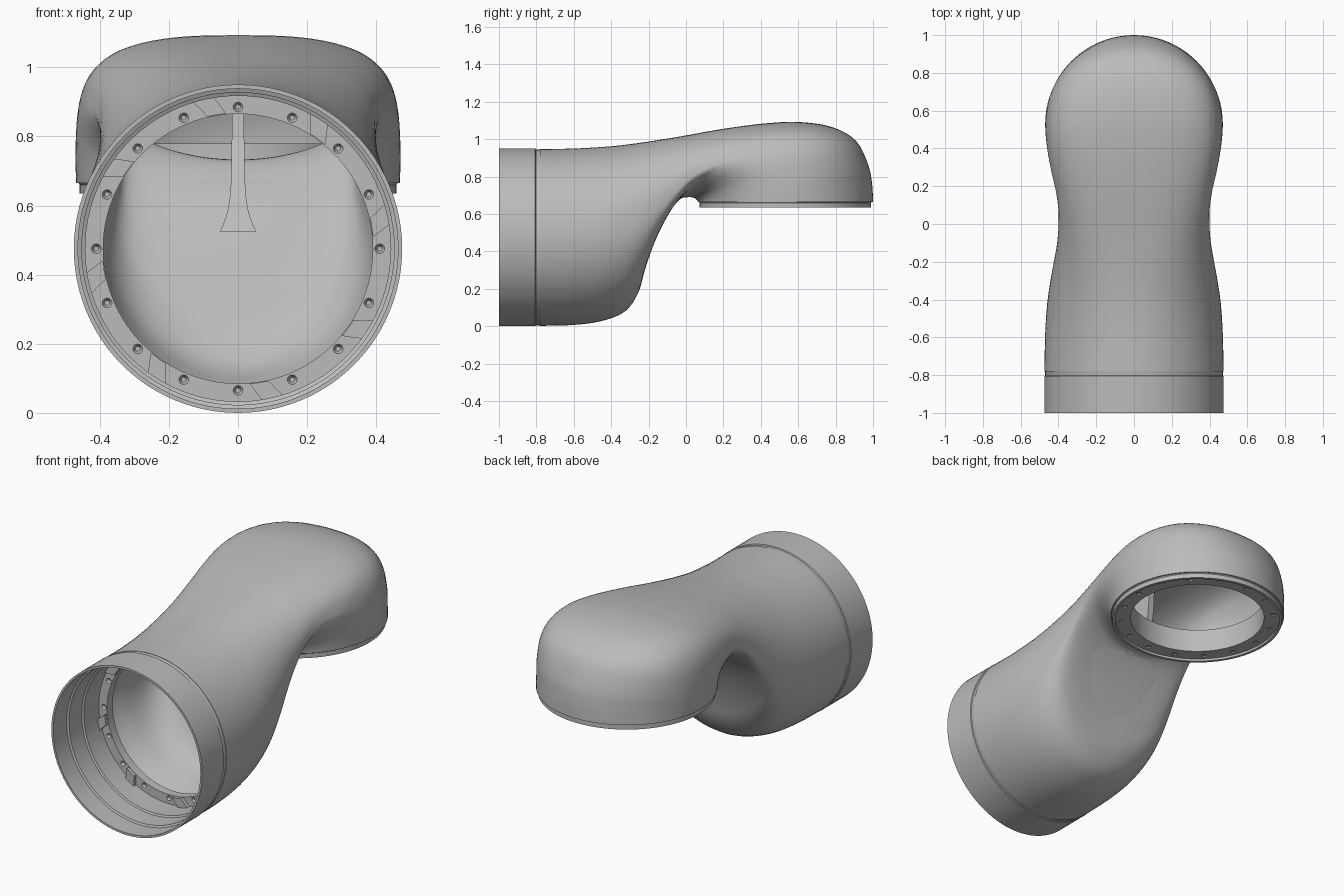
import bpy, bmesh, math
from mathutils import Matrix, Vector

cube = bpy.data.objects.get("Cube")
if cube:
    bpy.data.objects.remove(cube, do_unlink=True)

grey = bpy.data.materials.new("plain grey")
grey.use_nodes = True
colour = (0.5, 0.5, 0.5, 1)
grey.diffuse_color = colour
grey.node_tree.nodes["Principled BSDF"].inputs["Base Color"].default_value = colour

SIDES = 96
TAU = math.tau


def finish(name, bm, angle=35):
    bmesh.ops.recalc_face_normals(bm, faces=bm.faces)
    mesh = bpy.data.meshes.new(name)
    bm.to_mesh(mesh)
    bm.free()
    ob = bpy.data.objects.new(name, mesh)
    bpy.context.collection.objects.link(ob)
    mesh.materials.append(grey)
    smooth(ob, angle)
    return ob


def smooth(ob, angle=35):
    bpy.ops.object.select_all(action='DESELECT')
    ob.select_set(True)
    bpy.context.view_layer.objects.active = ob
    bpy.ops.object.shade_smooth_by_angle(angle=math.radians(angle))


def skin(bm, rings, closed=False, caps=False):
    """Join a series of equal point rings with quads."""
    vs = [[bm.verts.new(p) for p in ring] for ring in rings]
    n = len(vs[0])
    pairs = list(zip(vs, vs[1:])) + ([(vs[-1], vs[0])] if closed else [])
    for a, b in pairs:
        for i in range(n):
            j = (i + 1) % n
            bm.faces.new((a[i], a[j], b[j], b[i]))
    if caps:
        bm.faces.new(vs[0])
        bm.faces.new(vs[-1])


def lathe(name, profile, frame):
    """Turn a closed (radius, height) profile about the frame's z axis."""
    bm = bmesh.new()
    skin(bm, [[frame @ Vector((r * math.cos(TAU * i / SIDES), r * math.sin(TAU * i / SIDES), h))
               for i in range(SIDES)] for r, h in profile], closed=True)
    return finish(name, bm)


def drill(ob, frame, height, radius=0.41, count=16):
    """Sink a ring of tapered screw holes."""
    bm = bmesh.new()
    for i in range(count):
        a = TAU * i / count
        place = frame @ Matrix.Translation((radius * math.cos(a), radius * math.sin(a), height))
        bmesh.ops.create_cone(bm, cap_ends=True, segments=16, radius1=0.019,
                              radius2=0.007, depth=0.024, matrix=place)
    cutter = finish("hole_cutter", bm)
    cutter.hide_render = True
    mod = ob.modifiers.new("holes", 'BOOLEAN')
    mod.object = cutter
    mod.solver = 'EXACT'
    bpy.context.view_layer.objects.active = ob
    bpy.ops.object.modifier_apply(modifier=mod.name)
    bpy.data.objects.remove(cutter, do_unlink=True)
    smooth(ob)


# Duct stations: top y, z; bottom y, z; half width; wall; upper and lower squareness
stations = [
    (-.78, .948, -.78, .002, .4735, .012, 2.0, 2.0),
    (-.60, .950, -.60, .007, .471, .012, 2.0, 2.0),
    (-.40, .962, -.45, .028, .460, .05, 2.1, 2.0),
    (-.25, .980, -.325, .080, .440, .055, 2.3, 2.0),
    (-.12, 1.00, -.255, .18, .421, .06, 2.5, 2.0),
    (0.00, 1.02, -.22, .300, .407, .065, 2.7, 2.0),
    (.12, 1.042, -.17, .450, .400, .07, 2.8, 1.95),
    (.25, 1.063, -.105, .590, .400, .075, 2.8, 1.9),
    (.42, 1.084, -.04, .675, .415, .075, 2.8, 1.9),
    (.60, 1.092, .015, .690, .440, .07, 2.8, 1.95),
    (.78, 1.065, .045, .685, .458, .06, 2.6, 2.0),
    (.91, .990, .055, .677, .467, .055, 2.3, 2.0),
    (.975, .86, .061, .671, .470, .055, 2.1, 2.0),
    (.995, .76, .064, .667, .470, .055, 2.0, 2.0),
    (1.0, .665, .065, .665, .468, .055, 2.0, 2.0),
]


def spline(rows, steps=4):
    out = []
    for i in range(len(rows) - 1):
        p0, p1, p2, p3 = (rows[max(i - 1, 0)], rows[i], rows[i + 1],
                          rows[min(i + 2, len(rows) - 1)])
        for k in range(steps):
            t = k / steps
            out.append([b + .5 * t * (c - a + t * (2*a - 5*b + 4*c - d + t * (3*(b - c) + d - a)))
                        for a, b, c, d in zip(p0, p1, p2, p3)])
    return out + [list(rows[-1])]


def section(row, inner):
    ty, tz, by, bz, width, wall, upper, lower = row
    top, bottom = Vector((0, ty, tz)), Vector((0, by, bz))
    mid, up = (top + bottom) / 2, (top - bottom) / 2
    if inner:
        up *= 1 - wall / up.length
        width -= wall
    ring = []
    for i in range(SIDES):
        c, s = math.cos(TAU * i / SIDES), math.sin(TAU * i / SIDES)
        e = 2 / (upper if s > 0 else lower)
        x = math.copysign(abs(c) ** e, c)
        v = math.copysign(abs(s) ** e, s)
        ring.append(mid + up * v + Vector((width * x, 0, 0)))
    return ring


# Double-walled S-shaped duct
rows = spline(stations)
bm = bmesh.new()
skin(bm, [section(r, False) for r in rows] + [section(r, True) for r in reversed(rows)], closed=True)
finish("duct_body", bm, 40)

# Front cuff with shallow outer groove and stepped bore
front = Matrix.Translation((0, 0, .475)) @ Matrix.Rotation(-math.pi / 2, 4, 'X')
lathe("front_cuff", [
    (.473, -.775), (.470, -.782), (.470, -.803), (.475, -.806), (.475, -1), (.463, -1),
    (.463, -.88), (.452, -.875), (.452, -.76), (.442, -.755), (.442, -.57), (.462, -.57)], front)
flange = lathe("front_flange", [(.445, -.62), (.39, -.62), (.39, -.57), (.445, -.57)], front)
drill(flange, front, -.618)

# Locking lugs around the front flange
bm = bmesh.new()
for k in range(8):
    rings = []
    for step in range(5):
        a = math.radians(45 * k - 15 + 2 * step)
        ring = []
        for r, h in ((.392, -.615), (.417, -.615), (.442, -.615),
                     (.442, -.64), (.417, -.64), (.392, -.64)):
            # sideways sweep gives the lugs their S-shaped flanks
            b = a - .035 * math.sin((r - .417) / .025 * math.pi / 2)
            ring.append(front @ Vector((r * math.cos(b), r * math.sin(b), h)))
        rings.append(ring)
    skin(bm, rings, caps=True)
finish("locking_lugs", bm)

# Downward outlet flange with inner collar
outlet = Matrix.Translation((0, .531, 0))
ring = lathe("outlet_flange", [
    (.464, .668), (.458, .66), (.458, .635), (.442, .635), (.442, .648), (.36, .648),
    (.36, .78), (.372, .78), (.372, .69), (.45, .69)], outlet)
drill(ring, outlet @ Matrix.Rotation(math.pi, 4, 'X'), -.646)

# Central web inside the bend, flared at its foot: front y, back y, z, half width
web = [(-.205, -.16, .525, .052), (-.185, -.13, .57, .034), (-.165, -.09, .62, .024),
       (-.13, -.03, .68, .020), (-.09, .06, .74, .019), (-.06, .13, .80, .018),
       (-.04, .15, .985, .018)]
bm = bmesh.new()
skin(bm, [[(-w, f, z), (w, f, z), (w, b, z), (-w, b, z)] for f, b, z, w in spline(web)], caps=True)
finish("inner_web", bm)
